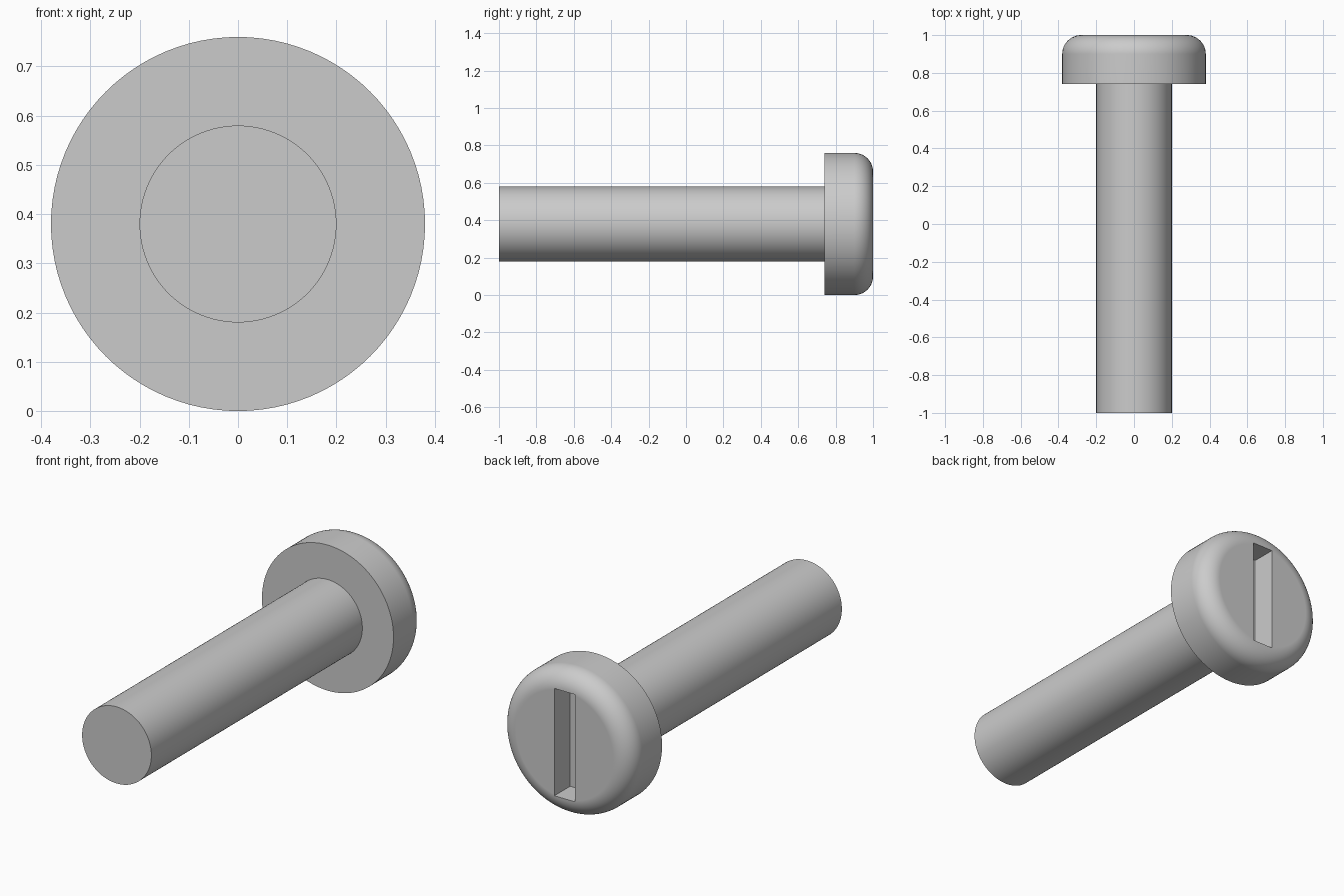
import bpy
import bmesh
from math import sin, cos, pi, radians
from mathutils import Matrix, Vector

if "Cube" in bpy.data.objects:
    bpy.data.objects.remove(bpy.data.objects["Cube"], do_unlink=True)

HEAD_R, SHANK_R, FILLET = 0.38, 0.20, 0.10
HEAD_FRONT, HEAD_BACK = 0.74, 1.0
SLOT_WIDTH, SLOT_LENGTH, SLOT_DEPTH = 0.12, 0.56, 0.13
AXIS = Vector((0, 0, HEAD_R))
SEGMENTS = 96

# Single grey metal
metal = bpy.data.materials.new("grey metal")
metal.use_nodes = True
metal.diffuse_color = (0.6, 0.6, 0.6, 1)
metal.node_tree.nodes["Principled BSDF"].inputs["Base Color"].default_value = (0.6, 0.6, 0.6, 1)


def make_object(name, bm):
    bmesh.ops.recalc_face_normals(bm, faces=bm.faces[:])
    mesh = bpy.data.meshes.new(name)
    bm.to_mesh(mesh)
    bm.free()
    mesh.materials.append(metal)
    obj = bpy.data.objects.new(name, mesh)
    bpy.context.collection.objects.link(obj)
    return obj


def lathe(name, profile):
    """Revolve (radius, y) points about the long axis and cap both ends."""
    bm = bmesh.new()
    rings = []
    for r, y in profile:
        rings.append([bm.verts.new(AXIS + Vector((r * cos(a), y, r * sin(a))))
                      for a in (2 * pi * i / SEGMENTS for i in range(SEGMENTS))])
    for low, high in zip(rings, rings[1:]):
        for i in range(SEGMENTS):
            j = (i + 1) % SEGMENTS
            bm.faces.new((low[i], low[j], high[j], high[i]))
    bm.faces.new(rings[0])
    bm.faces.new(rings[-1])
    return make_object(name, bm)


def smooth(obj):
    bpy.ops.object.select_all(action='DESELECT')
    obj.select_set(True)
    bpy.context.view_layer.objects.active = obj
    bpy.ops.object.shade_smooth_by_angle(angle=radians(30))
    weighted = obj.modifiers.new("flat caps", 'WEIGHTED_NORMAL')
    weighted.keep_sharp = True


# Plain round shank, seated just inside the head
shank = lathe("shank", [(SHANK_R, -1), (SHANK_R, HEAD_FRONT + 0.01)])

# Head with a rounded back rim
rim = [(HEAD_R - FILLET + FILLET * cos(t), HEAD_BACK - FILLET + FILLET * sin(t))
       for t in (pi / 2 * i / 12 for i in range(13))]
head = lathe("head", [(HEAD_R, HEAD_FRONT)] + rim)

# Upright driver slot cut into the back of the head
bm = bmesh.new()
size = Matrix.Diagonal((SLOT_WIDTH, SLOT_DEPTH * 2, SLOT_LENGTH, 1))
bmesh.ops.create_cube(bm, size=1, matrix=Matrix.Translation(AXIS + Vector((0, HEAD_BACK, 0))) @ size)
cutter = make_object("slot_cutter", bm)
cutter.hide_render = True
cut = head.modifiers.new("slot", 'BOOLEAN')
cut.operation = 'DIFFERENCE'
cut.solver = 'EXACT'
cut.object = cutter
bpy.context.view_layer.objects.active = head
bpy.ops.object.modifier_apply(modifier=cut.name)
bpy.data.objects.remove(cutter, do_unlink=True)

for part in (shank, head):
    smooth(part)
